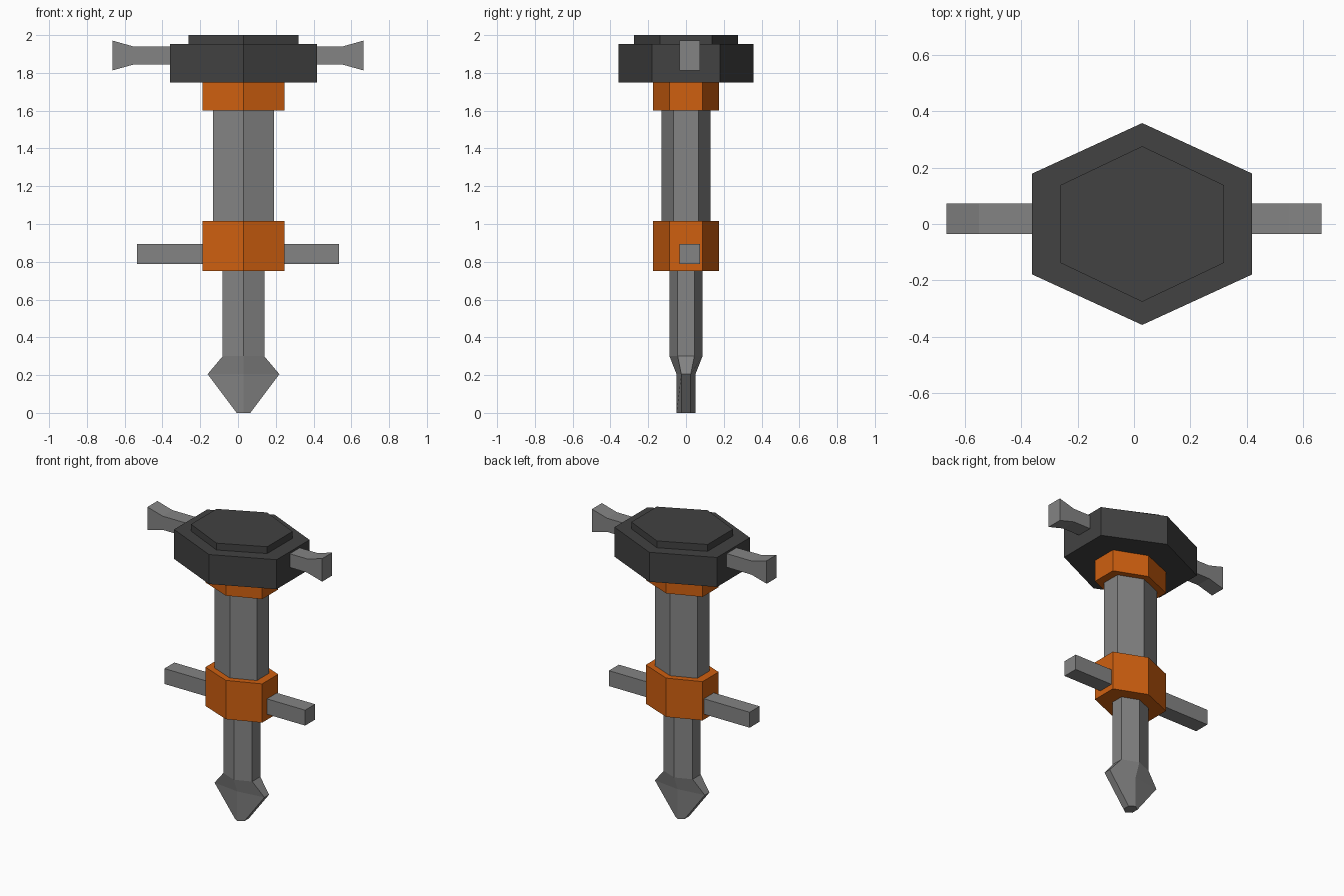
import bpy, bmesh, math

if "Cube" in bpy.data.objects:
    bpy.data.objects.remove(bpy.data.objects["Cube"])

CX = 0.029   # the body axis sits slightly right of centre
BAR_Y = 0.019


def material(name, rgb):
    m = bpy.data.materials.new(name)
    m.diffuse_color = (*rgb, 1)
    m.use_nodes = True
    m.node_tree.nodes["Principled BSDF"].inputs["Base Color"].default_value = m.diffuse_color
    return m


STEEL = material("steel grey", (0.23, 0.23, 0.23))
DARK = material("dark grey", (0.054, 0.054, 0.054))
ORANGE = material("orange", (0.62, 0.115, 0.005))


def loft(name, rings, mat):
    """Bridge equal-length point rings into a closed solid."""
    bm = bmesh.new()
    loops = [[bm.verts.new(p) for p in ring] for ring in rings]
    n = len(loops[0])
    for a, b in zip(loops, loops[1:]):
        for i in range(n):
            j = (i + 1) % n
            bm.faces.new((a[i], a[j], b[j], b[i]))
    bm.faces.new(loops[0][::-1])
    bm.faces.new(loops[-1])
    bmesh.ops.recalc_face_normals(bm, faces=bm.faces)
    me = bpy.data.meshes.new(name)
    bm.to_mesh(me)
    bm.free()
    me.materials.append(mat)
    ob = bpy.data.objects.new(name, me)
    bpy.context.collection.objects.link(ob)
    return ob


def hexagon(z, half_width, ry):
    rx = half_width / math.cos(math.pi / 6)
    angles = [math.radians(30 + 60 * i) for i in range(6)]
    return [(CX + rx * math.cos(a), ry * math.sin(a), z) for a in angles]


def hex_part(name, mat, *sections):
    return loft(name, [hexagon(*s) for s in sections], mat)


def bar(name, sections):
    """Square bar along x; sections are (x, half height), with z centre."""
    rings = [[(x, BAR_Y + sy * 0.054, zc + sz * h)
              for sy, sz in ((-1, -1), (1, -1), (1, 1), (-1, 1))]
             for x, zc, h in sections]
    return loft(name, rings, STEEL)


# Chisel tip and shafts
hex_part("chisel_tip", STEEL, (0, 0.036, 0.05), (0.205, 0.19, 0.05), (0.3, 0.11, 0.0875))
hex_part("lower_shaft", STEEL, (0.3, 0.11, 0.0875), (0.76, 0.11, 0.0875))
hex_part("upper_shaft", STEEL, (1.0, 0.161, 0.131), (1.61, 0.161, 0.131))

# Collars
hex_part("lower_collar", ORANGE, (0.75, 0.216, 0.1745), (1.017, 0.216, 0.1745))
hex_part("upper_collar", ORANGE, (1.6, 0.216, 0.1745), (1.75, 0.216, 0.1745))

# Head and raised cap
hex_part("head", DARK, (1.75, 0.39, 0.358), (1.953, 0.39, 0.358))
hex_part("cap", DARK, (1.953, 0.29, 0.276), (2.0, 0.29, 0.276))

# Cross bars: plain lower one, flared upper one
bar("lower_handle", [(-0.536, 0.841, 0.053), (0.536, 0.841, 0.053)])
bar("upper_handle", [(-0.665, 1.892, 0.079), (-0.55, 1.892, 0.047),
                     (0.55, 1.892, 0.047), (0.665, 1.892, 0.079)])
